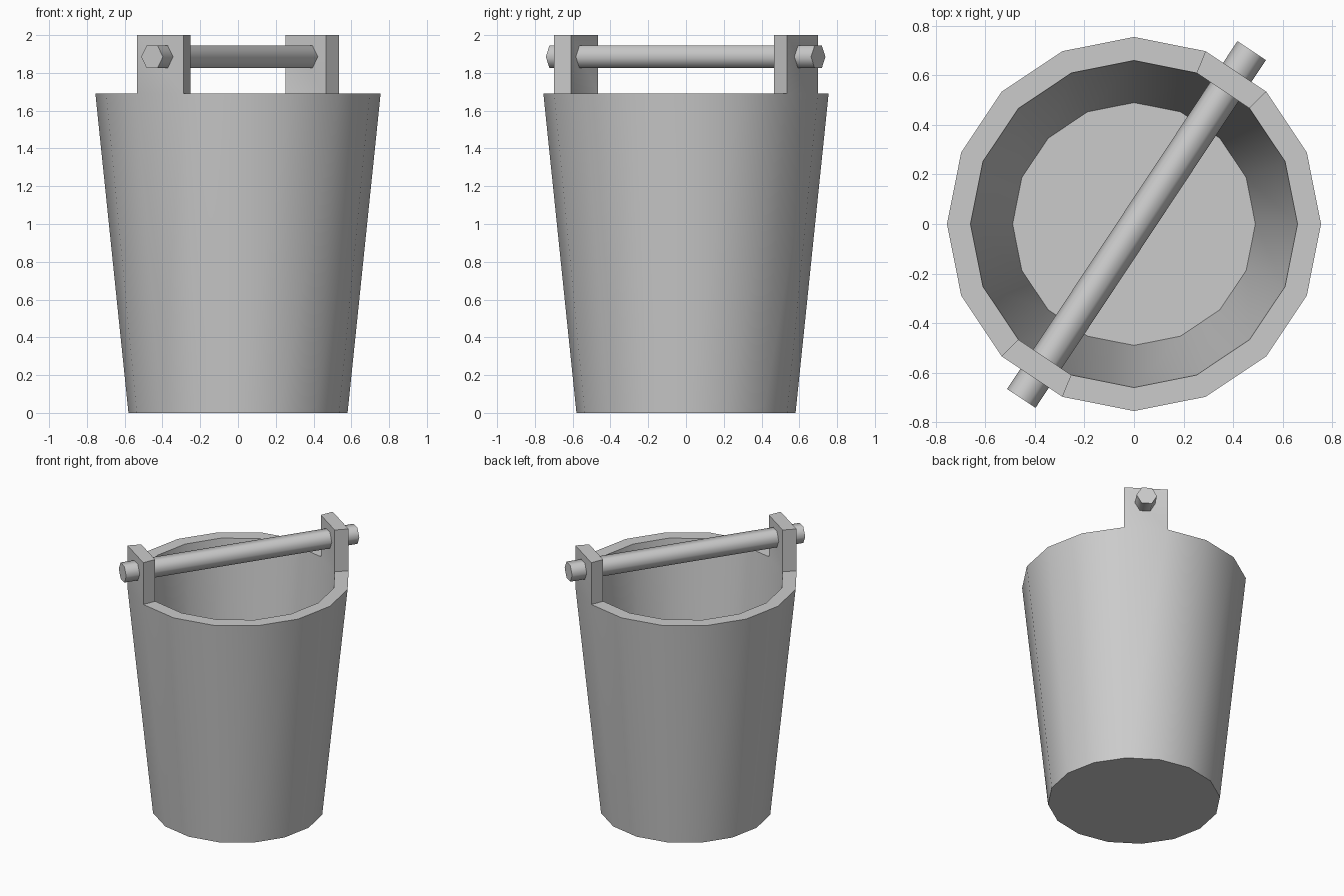
import bpy, bmesh, math
from mathutils import Vector

if "Cube" in bpy.data.objects:
    bpy.data.objects.remove(bpy.data.objects["Cube"])

SIDES = 16


def finish(name, bm, angle):
    bmesh.ops.recalc_face_normals(bm, faces=bm.faces)
    mesh = bpy.data.meshes.new(name)
    bm.to_mesh(mesh)
    bm.free()
    obj = bpy.data.objects.new(name, mesh)
    bpy.context.collection.objects.link(obj)
    bpy.ops.object.select_all(action='DESELECT')
    obj.select_set(True)
    bpy.context.view_layer.objects.active = obj
    bpy.ops.object.shade_smooth_by_angle(angle=math.radians(angle))
    return obj


def ring(bm, r, z):
    return [bm.verts.new((r * math.cos(2 * math.pi * i / SIDES),
                          r * math.sin(2 * math.pi * i / SIDES), z))
            for i in range(SIDES)]


# Bucket: tapered wall with a rim and an inner floor
bm = bmesh.new()
profile = [(0.58, 0), (0.755, 1.69), (0.66, 1.69), (0.49, 0.05)]
rings = [ring(bm, r, z) for r, z in profile]
rim = []
for k in range(3):
    a, b = rings[k], rings[k + 1]
    for i in range(SIDES):
        j = (i + 1) % SIDES
        f = bm.faces.new((a[i], a[j], b[j], b[i]))
        if k == 1:
            rim.append(f)
bm.faces.new(rings[0][::-1])
bm.faces.new(rings[3])
bmesh.ops.recalc_face_normals(bm, faces=bm.faces)

# Lugs: two opposite rim segments raised straight up
lugs = bmesh.ops.extrude_discrete_faces(bm, faces=[rim[2], rim[10]])["faces"]
for f in lugs:
    f_verts = list(f.verts)
    base = [bm.verts.new(v.co) for v in f_verts]
    for v in f_verts:
        v.co.z = 2.0
    for i in range(4):
        j = (i + 1) % 4
        bm.faces.new((base[i], base[j], f_verts[j], f_verts[i]))
bmesh.ops.remove_doubles(bm, verts=bm.verts, dist=1e-4)
finish("bucket", bm, 30)

# Handle: six-sided rod running through both lugs
start, end = Vector((-0.455, -0.704, 1.885)), Vector((0.475, 0.70, 1.885))
axis = (end - start).normalized()
side = axis.cross(Vector((0, 0, 1)))
bm = bmesh.new()
caps = [[bm.verts.new(p + 0.069 * (side * math.cos(i * math.pi / 3)
                                   + Vector((0, 0, math.sin(i * math.pi / 3)))))
         for i in range(6)] for p in (start, end)]
for i in range(6):
    j = (i + 1) % 6
    bm.faces.new((caps[0][i], caps[0][j], caps[1][j], caps[1][i]))
for cap in caps:
    bm.faces.new(cap)
finish("handle_rod", bm, 65)
